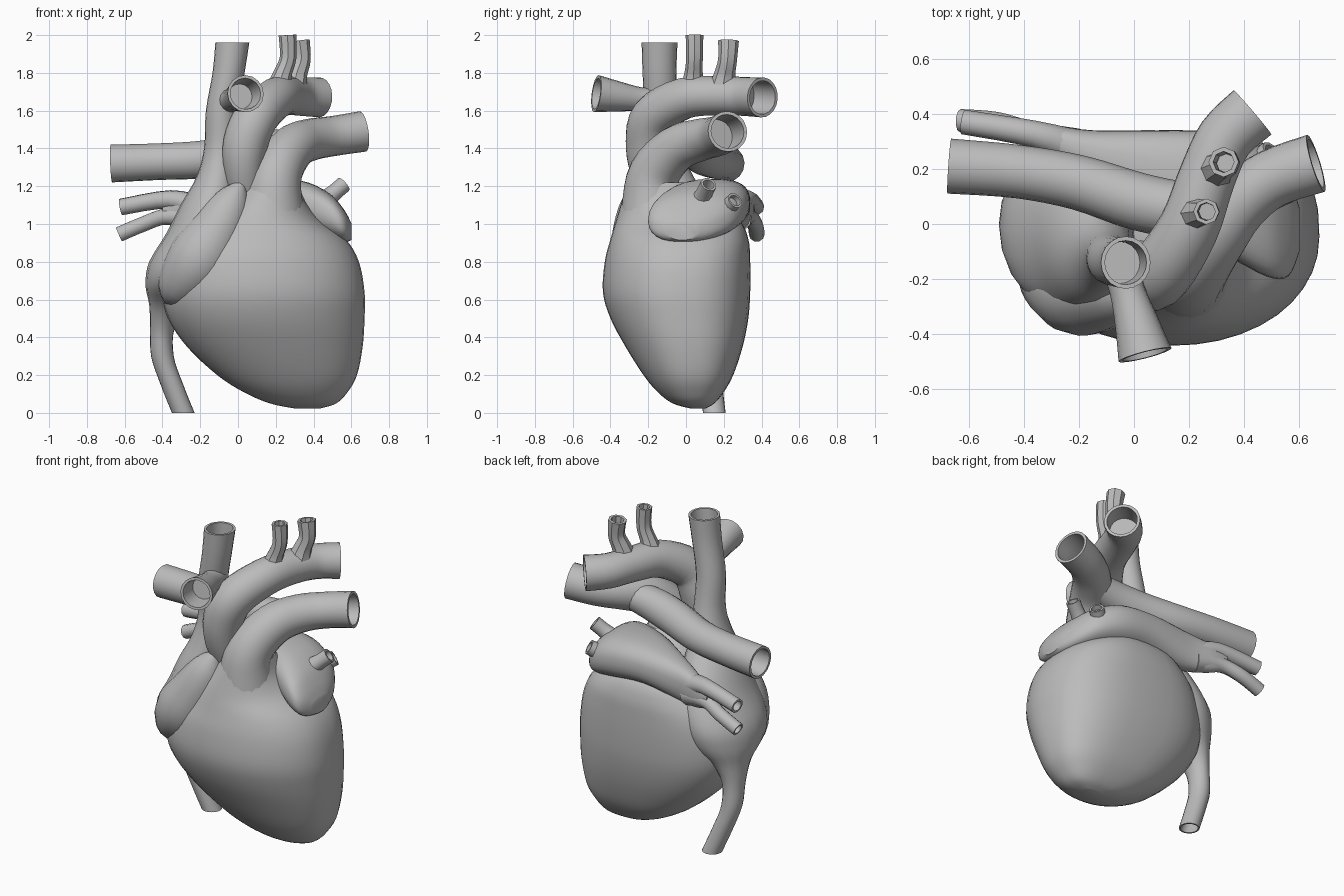
import bpy, bmesh, math
from mathutils import Vector

mat = bpy.data.materials.new("plain_grey")
mat.diffuse_color = (0.5, 0.5, 0.5, 1)


def smooth_rows(rows, steps):
    """Catmull-Rom interpolation through rows of numbers."""
    out = []
    for i in range(len(rows) - 1):
        p0, p1 = rows[max(i - 1, 0)], rows[i]
        p2, p3 = rows[i + 1], rows[min(i + 2, len(rows) - 1)]
        for s in range(steps):
            t = s / steps
            out.append([0.5 * (2 * b + (c - a) * t + (2 * a - 5 * b + 4 * c - d) * t * t
                               + (3 * b - a - 3 * c + d) * t ** 3)
                        for a, b, c, d in zip(p0, p1, p2, p3)])
    out.append(list(rows[-1]))
    return out


def inner(rings, wall):
    """Shrink rings to make the inside wall of an open vessel."""
    result = []
    for ring in rings:
        c = sum(ring, Vector()) / len(ring)
        result.append([c + (p - c) * wall for p in ring])
    return result


def loft(name, rings, open_start=False, open_end=False, wall=0.84, depth=5):
    if open_start:
        rings = inner(rings[:depth], wall)[::-1] + rings
    if open_end:
        rings = rings + inner(rings[-depth:], wall)[::-1]
    bm = bmesh.new()
    loops = [[bm.verts.new(p) for p in ring] for ring in rings]
    n = len(loops[0])
    for a, b in zip(loops, loops[1:]):
        for i in range(n):
            j = (i + 1) % n
            bm.faces.new((a[i], a[j], b[j], b[i]))
    bm.faces.new(loops[0][::-1])
    bm.faces.new(loops[-1])
    bmesh.ops.recalc_face_normals(bm, faces=bm.faces)
    me = bpy.data.meshes.new(name)
    bm.to_mesh(me)
    bm.free()
    me.materials.append(mat)
    ob = bpy.data.objects.new(name, me)
    bpy.context.collection.objects.link(ob)
    bpy.ops.object.select_all(action='DESELECT')
    ob.select_set(True)
    bpy.context.view_layer.objects.active = ob
    bpy.ops.object.shade_smooth_by_angle(angle=math.radians(40))
    return ob


def tube(name, pts, sides=16, steps=4, **kw):
    """Round vessel along points (x, y, z, radius)."""
    rows = smooth_rows(pts, steps)
    cs = [Vector(r[:3]) for r in rows]
    rings, side, old = [], None, None
    for i, c in enumerate(cs):
        t = (cs[min(i + 1, len(cs) - 1)] - cs[max(i - 1, 0)]).normalized()
        side = t.orthogonal().normalized() if side is None else old.rotation_difference(t) @ side
        old, up, r = t, t.cross(side), rows[i][3]
        rings.append([c + r * (math.cos(a) * side + math.sin(a) * up)
                      for a in (2 * math.pi * k / sides for k in range(sides))])
    return loft(name, rings, **kw)


def slices(name, rows, axis='z', sides=28, steps=4, power=1.0, back_power=1.0, **kw):
    """Stacked ovals (position, centre u, centre v, radius u, radius v); low powers are squarer."""
    rings = []
    for h, u, v, ru, rv in smooth_rows(rows, steps):
        ring = []
        for k in range(sides):
            a = 2 * math.pi * k / sides
            c, s = math.cos(a), math.sin(a)
            e = back_power if s > 0 else power
            p = u + ru * math.copysign(abs(c) ** e, c)
            q = v + rv * math.copysign(abs(s) ** e, s)
            ring.append(Vector((p, q, h)) if axis == 'z' else Vector((h, p, q)))
        rings.append(ring)
    return loft(name, rings, **kw)


# Ventricles: left, right, front, back limits at each height
limits = [(0.022, 0.31, 0.43, 0.03, 0.1), (0.05, 0.17, 0.52, -0.07, 0.15),
          (0.11, 0.03, 0.58, -0.15, 0.2), (0.2, -0.11, 0.63, -0.225, 0.25),
          (0.35, -0.27, 0.66, -0.32, 0.3), (0.5, -0.37, 0.67, -0.4, 0.33),
          (0.64, -0.4, 0.67, -0.44, 0.34), (0.8, -0.37, 0.64, -0.43, 0.34),
          (0.92, -0.28, 0.57, -0.4, 0.33), (1.02, -0.17, 0.44, -0.37, 0.28),
          (1.12, -0.04, 0.355, -0.34, 0.12), (1.22, 0.06, 0.32, -0.31, 0.0)]
slices("ventricles", [(z, (a + b) / 2, (c + d) / 2, (b - a) / 2, (d - c) / 2)
                      for z, a, b, c, d in limits], sides=40, power=0.95, back_power=0.74)

# Right atrium with upper and lower great veins
slices("right_atrium_and_great_veins", [
    (1.96, -0.03, -0.14, 0.09, 0.095), (1.8, -0.05, -0.14, 0.085, 0.09),
    (1.6, -0.085, -0.13, 0.085, 0.09), (1.4, -0.09, -0.11, 0.09, 0.1),
    (1.25, -0.11, -0.1, 0.11, 0.14), (1.1, -0.15, -0.07, 0.155, 0.22),
    (0.95, -0.19, -0.04, 0.19, 0.28), (0.8, -0.25, -0.02, 0.22, 0.3),
    (0.68, -0.29, 0.0, 0.2, 0.26), (0.57, -0.36, 0.06, 0.11, 0.14),
    (0.45, -0.4, 0.09, 0.065, 0.08), (0.3, -0.4, 0.11, 0.06, 0.065),
    (0.15, -0.35, 0.13, 0.06, 0.062), (0.0, -0.29, 0.15, 0.06, 0.06)],
    sides=20, open_start=True, open_end=True)
tube("right_auricle", [
    (0.02, -0.25, 1.22, 0.02), (-0.03, -0.245, 1.12, 0.1), (-0.11, -0.24, 0.96, 0.15),
    (-0.21, -0.225, 0.8, 0.175), (-0.32, -0.17, 0.66, 0.12), (-0.37, -0.12, 0.59, 0.03)])
tube("front_upper_vein", [
    (-0.06, -0.12, 1.65, 0.068), (-0.025, -0.24, 1.66, 0.064),
    (0.01, -0.36, 1.675, 0.08), (0.04, -0.475, 1.69, 0.099)], open_end=True)

# Left atrium across the back
slices("left_atrium", [
    (-0.4, 0.335, 1.06, 0.03, 0.05), (-0.3, 0.305, 1.065, 0.055, 0.09),
    (-0.15, 0.25, 1.08, 0.09, 0.115), (0.1, 0.175, 1.11, 0.165, 0.125),
    (0.33, 0.11, 1.09, 0.22, 0.14), (0.48, 0.04, 1.04, 0.23, 0.125),
    (0.56, -0.01, 0.99, 0.18, 0.088), (0.6, -0.02, 0.96, 0.08, 0.045)],
    axis='x', power=0.9, back_power=0.75)

# Four lung veins
veins = {
    "left_upper_lung_vein": [(0.4, 0.06, 1.08, 0.08), (0.49, 0.09, 1.15, 0.047), (0.56, 0.12, 1.21, 0.044)],
    "left_lower_lung_vein": [(0.34, 0.15, 1.04, 0.08), (0.44, 0.215, 1.085, 0.05), (0.5, 0.26, 1.125, 0.045)],
    "right_upper_lung_vein": [(-0.2, 0.27, 1.08, 0.07), (-0.36, 0.325, 1.13, 0.05), (-0.62, 0.37, 1.09, 0.045)],
    "right_lower_lung_vein": [(-0.22, 0.28, 1.03, 0.07), (-0.38, 0.33, 1.04, 0.045),
                              (-0.5, 0.365, 1.0, 0.042), (-0.63, 0.375, 0.945, 0.042)]}
for name, pts in veins.items():
    tube(name, pts, sides=10, open_end=True, wall=0.72)

# Lung artery trunk with its left and right branches
tube("lung_artery_trunk", [
    (0.2, -0.16, 0.85, 0.2), (0.185, -0.18, 1.1, 0.162), (0.205, -0.165, 1.27, 0.137),
    (0.285, -0.05, 1.4, 0.122), (0.38, 0.075, 1.445, 0.112), (0.5, 0.165, 1.465, 0.106),
    (0.66, 0.22, 1.49, 0.108)], sides=20, open_end=True)
tube("right_lung_artery", [
    (0.38, 0.06, 1.43, 0.08), (0.2, 0.05, 1.4, 0.1), (0.02, 0.08, 1.37, 0.105),
    (-0.2, 0.15, 1.34, 0.1), (-0.42, 0.19, 1.33, 0.097), (-0.67, 0.21, 1.32, 0.1)],
    open_end=True)

# Aorta arch and its two upward branches
tube("aorta", [
    (0.05, -0.13, 1.1, 0.09), (0.03, -0.19, 1.28, 0.105), (0.04, -0.2, 1.43, 0.12),
    (0.1, -0.17, 1.57, 0.118), (0.2, -0.01, 1.665, 0.11), (0.265, 0.17, 1.68, 0.104),
    (0.33, 0.31, 1.675, 0.103), (0.43, 0.405, 1.67, 0.106)], sides=20, open_end=True)
for name, pts in {
    "front_arch_branch": [(0.21, 0.035, 1.7, 0.075), (0.235, 0.04, 1.79, 0.05),
                          (0.265, 0.045, 1.88, 0.044), (0.262, 0.045, 2.0, 0.047)],
    "back_arch_branch": [(0.29, 0.19, 1.7, 0.08), (0.31, 0.205, 1.79, 0.057),
                         (0.335, 0.22, 1.87, 0.05), (0.325, 0.225, 1.97, 0.055)]}.items():
    tube(name, pts, sides=8, open_end=True, wall=0.7)
